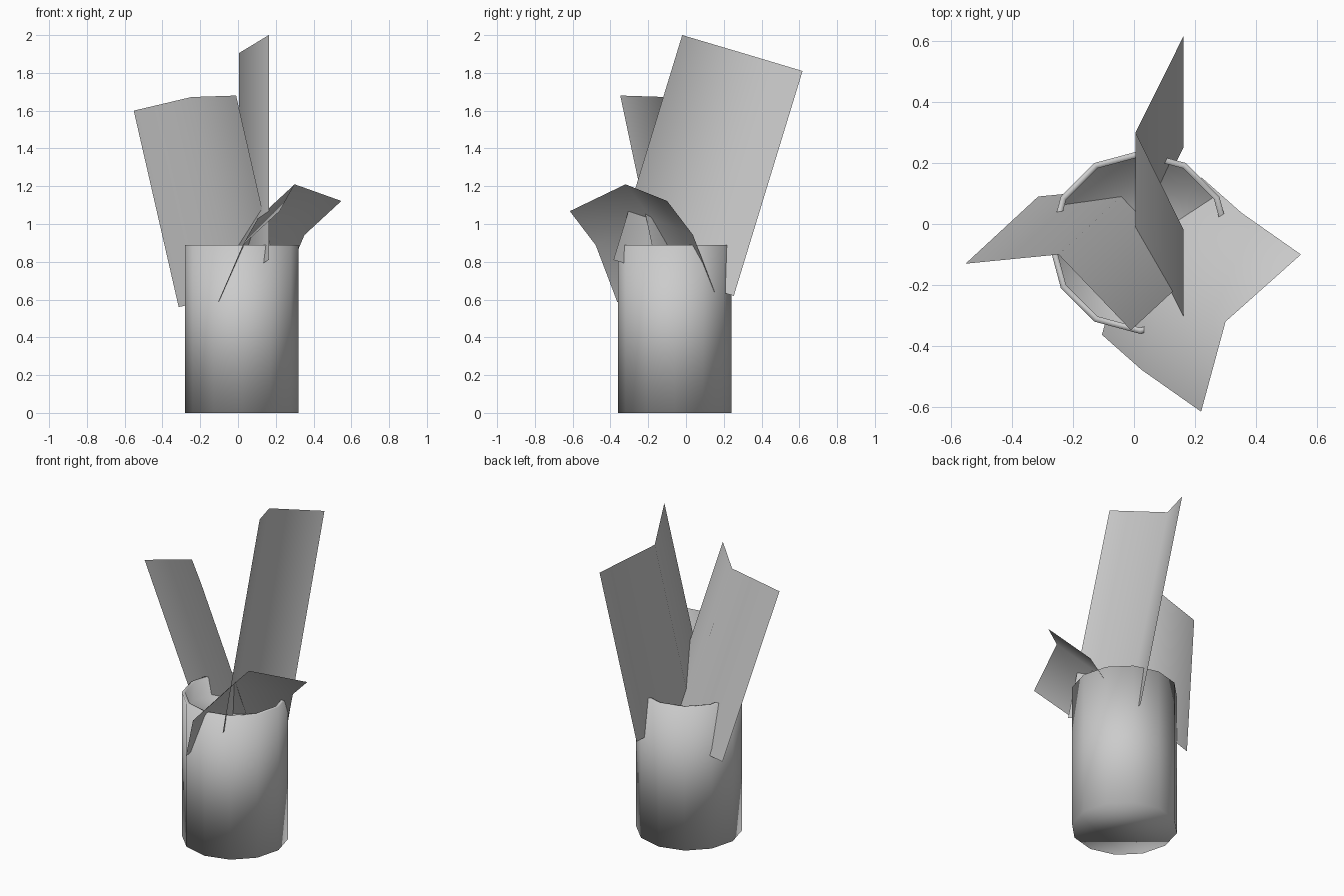
import bpy, bmesh
from math import cos, sin, pi
from mathutils import Vector

if "Cube" in bpy.data.objects:
    bpy.data.objects.remove(bpy.data.objects["Cube"])

SIDES, CENTRE = 12, Vector((0.02, -0.06, 0))


def finish(name, bm):
    mesh = bpy.data.meshes.new(name)
    bm.to_mesh(mesh)
    bm.free()
    for p in mesh.polygons:
        p.use_smooth = True
    obj = bpy.data.objects.new(name, mesh)
    bpy.context.collection.objects.link(obj)
    return obj


def pot():
    # lathe profile: foot, outer wall, thin rim, inner wall, soil level
    profile = [(0.30, 0.0), (0.30, 0.89), (0.28, 0.89), (0.28, 0.775)]
    bm = bmesh.new()
    rings = []
    for r, z in profile:
        rings.append([bm.verts.new(CENTRE + Vector((r * cos(2 * pi * i / SIDES),
                                                    r * sin(2 * pi * i / SIDES), z)))
                      for i in range(SIDES)])
    for a, b in zip(rings, rings[1:]):
        for i in range(SIDES):
            j = (i + 1) % SIDES
            bm.faces.new((a[i], a[j], b[j], b[i]))
    bm.faces.new(rings[0][::-1])   # base
    bm.faces.new(rings[-1])        # soil
    bmesh.ops.recalc_face_normals(bm, faces=bm.faces)
    return finish("pot", bm)


def leaf(name, tip_row, steps):
    # sweep a V-shaped tip row down along the stem steps
    bm = bmesh.new()
    row = [Vector(p) for p in tip_row]
    rows = [[bm.verts.new(p) for p in row]]
    for s in steps:
        row = [p + Vector(s) for p in row]
        rows.append([bm.verts.new(p) for p in row])
    for a, b in zip(rows, rows[1:]):
        for i in range(2):
            bm.faces.new((a[i], a[i + 1], b[i + 1], b[i]))
    return finish(name, bm)


pot()
# tall upright leaf
leaf("leaf_tall",
     [(0.163, -0.02, 2.0), (0.005, 0.30, 1.905), (0.163, 0.617, 1.81)],
     [(0, -0.182, -0.595), (0, -0.182, -0.595)])
# leaf leaning to the left
leaf("leaf_left",
     [(-0.552, -0.13, 1.60), (-0.247, -0.10, 1.672), (-0.01, -0.348, 1.68)],
     [(0.119, 0.11, -0.52), (0.119, 0.11, -0.52)])
# short drooping leaf at the front right
leaf("leaf_front",
     [(0.22, -0.615, 1.068), (0.30, -0.32, 1.21), (0.547, -0.10, 1.122)],
     [(-0.195, 0.137, -0.18), (-0.13, 0.115, -0.303)])
